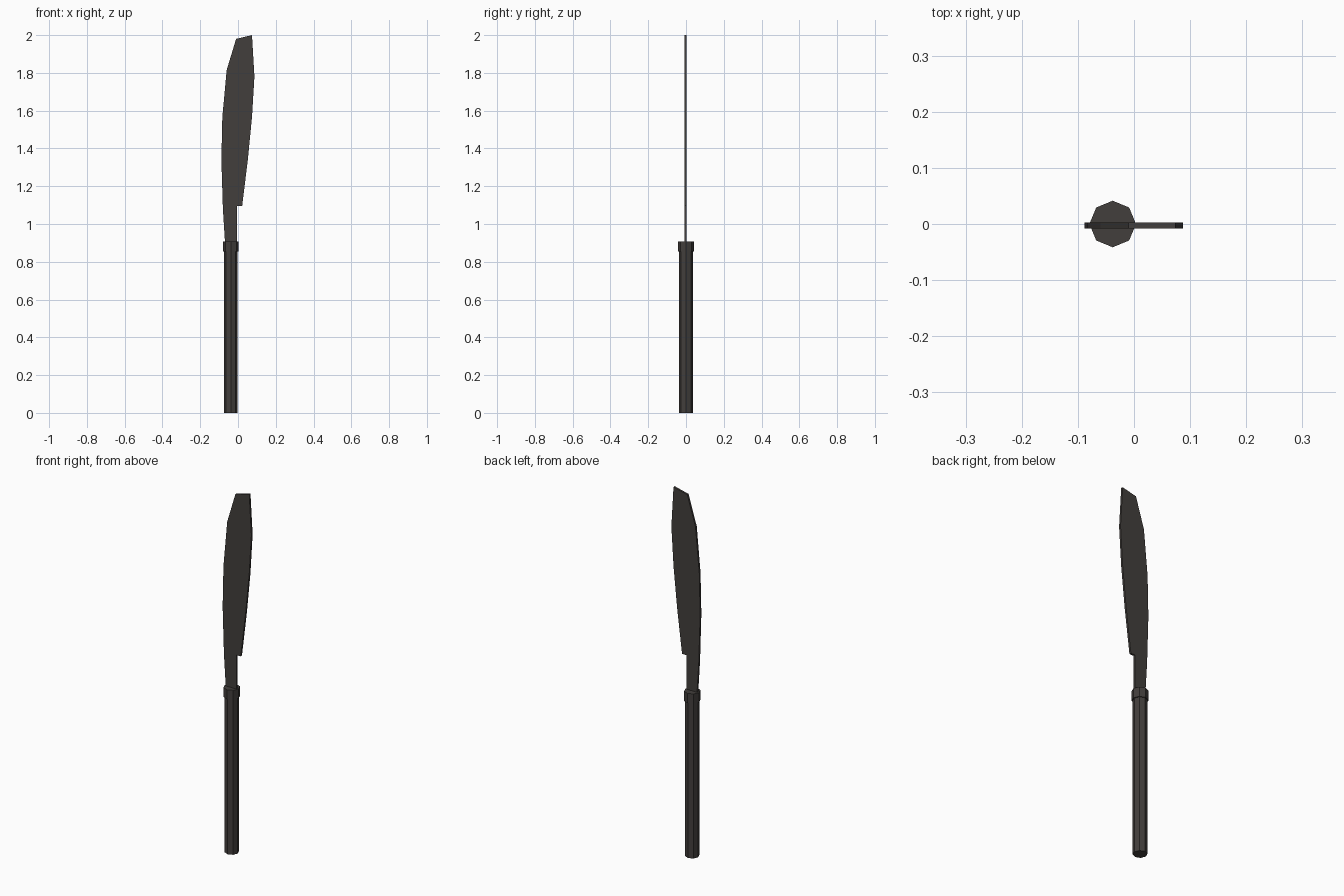
import bpy, bmesh, math

if "Cube" in bpy.data.objects:
    bpy.data.objects.remove(bpy.data.objects["Cube"])

mat = bpy.data.materials.new("dark_metal")
mat.diffuse_color = (0.055, 0.049, 0.045, 1)
mat.use_nodes = True
mat.node_tree.nodes["Principled BSDF"].inputs["Base Color"].default_value = mat.diffuse_color

AXIS_X = -0.038  # handle axis, offset from the model centre


def finish(name, bm):
    bmesh.ops.recalc_face_normals(bm, faces=bm.faces)
    mesh = bpy.data.meshes.new(name)
    bm.to_mesh(mesh)
    bm.free()
    mesh.materials.append(mat)
    obj = bpy.data.objects.new(name, mesh)
    bpy.context.collection.objects.link(obj)
    return obj


def prism(name, points, axis):
    """Extrude a closed outline along an axis vector."""
    bm = bmesh.new()
    face = bm.faces.new([bm.verts.new(p) for p in points])
    out = bmesh.ops.extrude_face_region(bm, geom=[face], use_keep_orig=True)
    verts = [g for g in out["geom"] if isinstance(g, bmesh.types.BMVert)]
    bmesh.ops.translate(bm, verts=verts, vec=axis)
    return finish(name, bm)


def octagon(radius, z):
    return [(AXIS_X + radius * math.cos(i * math.pi / 4),
             radius * math.sin(i * math.pi / 4), z) for i in range(8)]


# Eight-sided grip and the wider collar at its top
prism("handle", octagon(0.036, 0), (0, 0, 0.87))
prism("collar", octagon(0.0415, 0.855), (0, 0, 0.053))

# Flat blade: curved spine on the left, notched cutting edge on the right
outline = [(-0.069, 0.89), (-0.070, 0.92), (-0.080, 1.08), (-0.088, 1.34),
           (-0.083, 1.565), (-0.060, 1.815), (-0.010, 1.98), (0.074, 2.0),
           (0.087, 1.78), (0.074, 1.565), (0.052, 1.34), (0.022, 1.095),
           (-0.004, 1.095), (-0.004, 0.89)]
prism("blade", [(x, -0.008, z) for x, z in outline], (0, 0.011, 0))
